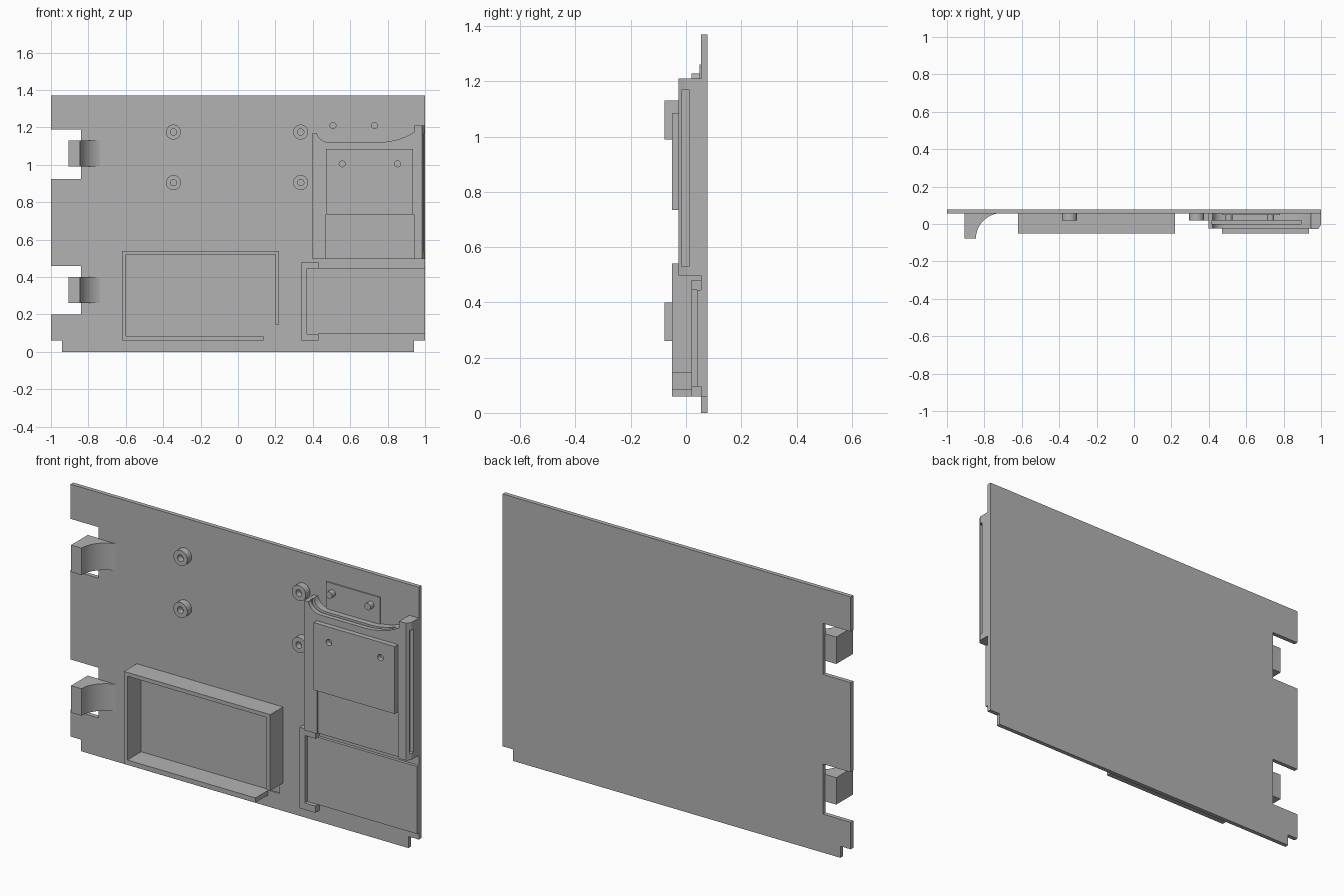
import bpy, bmesh
from math import sin, cos, pi, radians

cube = bpy.data.objects.get("Cube")
if cube:
    bpy.data.objects.remove(cube, do_unlink=True)

grey = bpy.data.materials.new("mid grey")
grey.use_nodes = True
grey.diffuse_color = (0.45, 0.45, 0.45, 1)
grey.node_tree.nodes["Principled BSDF"].inputs["Base Color"].default_value = grey.diffuse_color

FACE = 0.055   # front face of the main panel
BACK = 0.077


def prism(name, outline, lo, hi, axis="y"):
    """Extrude an outline: (x, z) along y, or (x, y) along z."""
    bm = bmesh.new()
    place = (lambda a, b, t: (a, t, b)) if axis == "y" else (lambda a, b, t: (a, b, t))
    bottom = bm.faces.new([bm.verts.new(place(a, b, lo)) for a, b in outline])
    moved = bmesh.ops.extrude_face_region(bm, geom=[bottom])["geom"]
    verts = [v for v in moved if isinstance(v, bmesh.types.BMVert)]
    bmesh.ops.translate(bm, verts=verts, vec=place(0, 0, hi - lo))
    bmesh.ops.recalc_face_normals(bm, faces=bm.faces)
    mesh = bpy.data.meshes.new(name)
    bm.to_mesh(mesh)
    bm.free()
    mesh.materials.append(grey)
    obj = bpy.data.objects.new(name, mesh)
    bpy.context.collection.objects.link(obj)
    return obj


def box(name, x0, x1, z0, z1, y0, y1):
    return prism(name, [(x0, z0), (x1, z0), (x1, z1), (x0, z1)], y0, y1)


def arc(cx, cz, rx, rz, start, end, steps=12):
    angles = [radians(start + (end - start) * i / steps) for i in range(steps + 1)]
    return [(cx + rx * cos(a), cz + rz * sin(a)) for a in angles]


def rod(name, x, z, r, y0, y1):
    return prism(name, arc(x, z, r, r, 0, 360, 32)[:-1], y0, y1)


def cut(obj, *cutters):
    for c in cutters:
        c.hide_render = True
        mod = obj.modifiers.new("cut", "BOOLEAN")
        mod.operation, mod.solver, mod.object = "DIFFERENCE", "EXACT", c
        bpy.context.view_layer.objects.active = obj
        bpy.ops.object.modifier_apply(modifier=mod.name)
        bpy.data.objects.remove(c, do_unlink=True)


def smooth(obj):
    bpy.ops.object.select_all(action="DESELECT")
    obj.select_set(True)
    bpy.context.view_layer.objects.active = obj
    bpy.ops.object.shade_smooth_by_angle(angle=radians(30))


# Main panel with edge notches, corner notches and a shallow tray floor
panel = prism("main_panel", [
    (-0.94, 0), (0.94, 0), (0.94, 0.06), (1, 0.06), (1, 1.37), (-1, 1.37),
    (-1, 1.19), (-0.84, 1.19), (-0.84, 0.925), (-1, 0.925), (-1, 0.46),
    (-0.84, 0.46), (-0.84, 0.2), (-1, 0.2), (-1, 0.06), (-0.94, 0.06)], FACE, BACK)
cut(panel, box("floor_cutter", -0.6, 0.2, 0.085, 0.52, 0.045, 0.063))

# Curved hooks in the edge notches
hook_outline = [(-0.905, 0.06), (-0.905, -0.077)] + arc(-0.7, -0.077, 0.145, 0.137, 180, 90, 20)
for name, z in (("lower_hook", 0.26), ("upper_hook", 0.99)):
    smooth(prism(name, hook_outline, z, z + 0.14, "z"))

# Hollow standoffs
for side, x in (("right", -0.345), ("left", 0.335)):
    for level, z in (("lower", 0.905), ("upper", 1.175)):
        post = rod(f"{level}_{side}_standoff", x, z, 0.04, 0.02, FACE)
        cut(post, rod("bore", x, z, 0.017, 0, FACE - 0.004))
        smooth(post)

# Tray walls with one open corner
prism("tray_walls", [
    (0.135, 0.06), (0.135, 0.085), (-0.6, 0.085), (-0.6, 0.52), (0.2, 0.52),
    (0.2, 0.145), (0.22, 0.145), (0.22, 0.54), (-0.62, 0.54), (-0.62, 0.06)], -0.05, FACE)

# Lower bay: raised pad and bracket around its end
box("bay_pad", 0.37, 1, 0.095, 0.445, 0.04, FACE)
prism("bay_bracket", [
    (0.34, 0.06), (0.43, 0.06), (0.43, 0.095), (0.37, 0.095),
    (0.37, 0.445), (0.43, 0.445), (0.43, 0.48), (0.34, 0.48)], 0.02, FACE)

# Card holder with scooped top, inner slot and shallow front recess
scoop = (arc(0.74, 1.33, 0.3, 0.21, 313, 270)
         + arc(0.49, 1.18, 0.07, 0.06, 270, 188, 8))
holder = prism("card_holder", [(0.397, 0.497), (0.945, 0.497), (0.945, 1.21)]
               + scoop + [(0.42, 1.17), (0.397, 1.17)], -0.024, FACE)
cut(holder,
    box("slot_cutter", 0.415, 0.895, 0.55, 1.3, 0, 0.02),
    box("recess_cutter", 0.47, 0.94, 0.45, 0.735, -0.05, -0.014))
smooth(holder)

# Chamfered side rail with a long groove
rail = prism("side_rail", [(0.945, FACE), (0.945, -0.027), (0.985, -0.027),
                           (1, -0.004), (1, FACE)], 0.497, 1.21, "z")
cut(rail, box("groove_cutter", 0.98, 1.1, 0.53, 1.17, -0.014, 0.01))

# Raised cover plate with two holes
cover = box("cover_plate", 0.47, 0.935, 0.735, 1.085, -0.05, -0.02)
cut(cover, *[rod("hole", x, 1.005, 0.016, -0.1, -0.026) for x in (0.557, 0.853)])
smooth(cover)

# Thin tab with two pegs behind the holder
box("peg_tab", 0.47, 0.78, 1.1, 1.26, 0.049, FACE)
for name, x in (("right_peg", 0.508), ("left_peg", 0.73)):
    smooth(rod(name, x, 1.21, 0.018, 0.02, 0.05))
